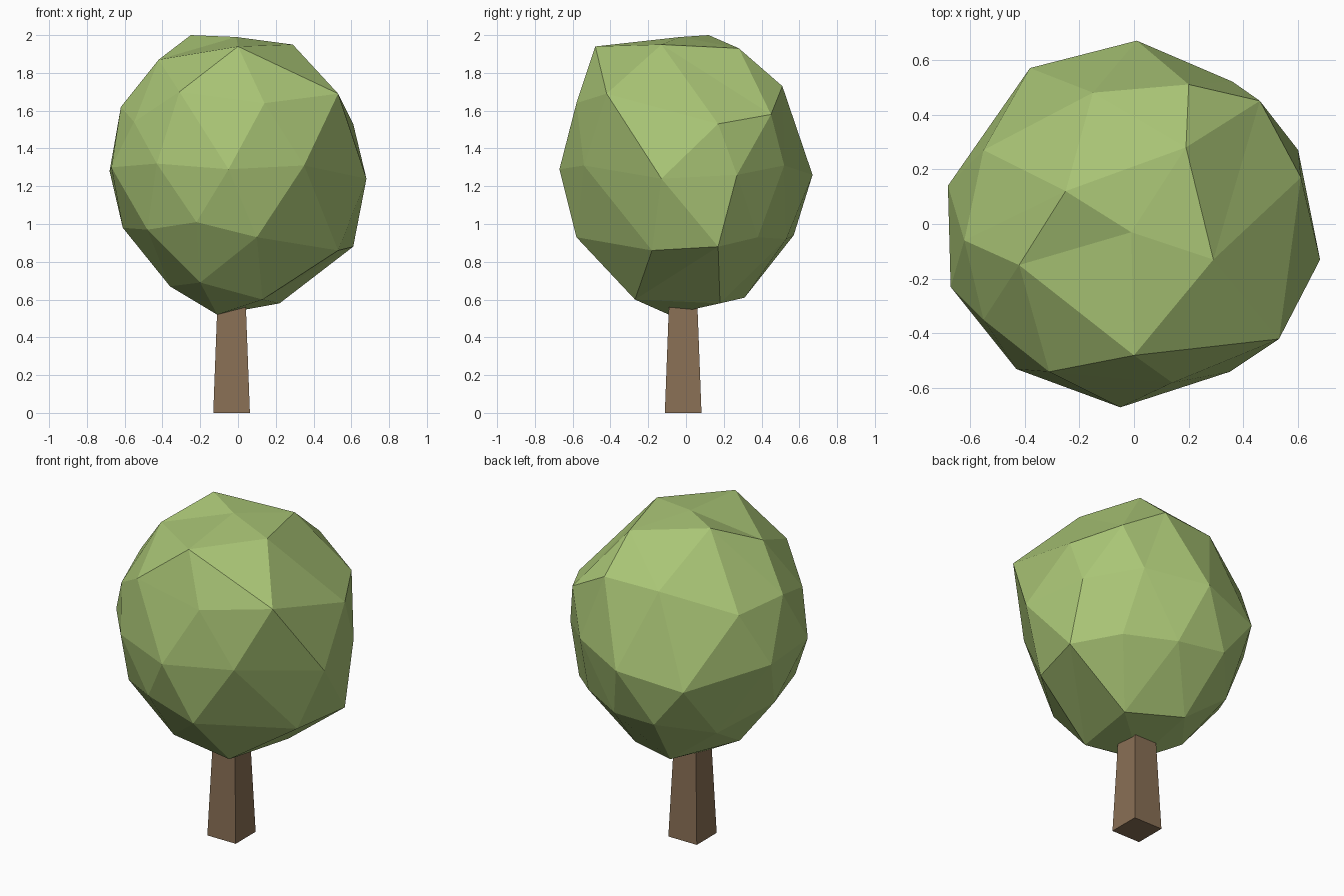
import bpy, bmesh, math


def material(name, color):
    m = bpy.data.materials.new(name)
    m.diffuse_color = (*color, 1)
    return m


# Crown: a 42-point ico sphere whose rings are nudged into an irregular shape
RINGS = [
    [(-.01, -.03, 1.99)],
    [(.29, -.13, 1.95), (.19, .28, 1.93), (-.25, .12, 2.0), (-.42, -.15, 1.87), (0, -.48, 1.94)],
    [(.61, .17, 1.53), (.46, .45, 1.58), (.20, .51, 1.73), (-.15, .48, 1.72), (-.55, .27, 1.60),
     (-.62, -.06, 1.62), (-.55, -.35, 1.54), (-.31, -.54, 1.70), (.14, -.58, 1.64), (.53, -.42, 1.69)],
    [(.60, .27, 1.26), (.36, .52, 1.31), (.01, .67, 1.26), (-.38, .57, 1.19), (-.68, .14, 1.28),
     (-.67, -.23, 1.30), (-.43, -.53, 1.32), (-.05, -.67, 1.29), (.35, -.54, 1.31), (.68, -.13, 1.24)],
    [(.61, .17, .88), (.40, .38, .93), (.12, .53, .92), (-.18, .57, .94), (-.42, .30, .85),
     (-.61, .01, .98), (-.48, -.38, .97), (-.22, -.56, 1.01), (.10, -.58, .93), (.53, -.18, .86)],
    [(.22, .18, .58), (-.11, .31, .61), (-.36, -.01, .67), (-.20, -.34, .69), (.13, -.27, .60)],
    [(-.11, -.09, .52)],
]


def ring_angle(v):
    z = v.co.z
    ring = sum(z < limit for limit in (.95, .7, .25, -.25, -.7, -.95))
    return ring, (math.atan2(v.co.y, v.co.x) + .05) % math.tau


bpy.ops.mesh.primitive_ico_sphere_add(subdivisions=2, radius=1)
crown = bpy.context.object
crown.name = "crown"
points = [p for ring in RINGS for p in ring]
for v, p in zip(sorted(crown.data.vertices, key=ring_angle), points):
    v.co = p
crown.data.materials.append(material("leaves", (.40, .56, .18)))

# Trunk: a tapered square post running up into the crown
bm = bmesh.new()
bmesh.ops.create_cube(bm, size=2)
for v in bm.verts:
    top = v.co.z > 0
    half = .075 if top else .097
    v.co = (-.034 + v.co.x * half, -.015 + v.co.y * half, .58 if top else 0)
mesh = bpy.data.meshes.new("trunk")
bm.to_mesh(mesh)
bm.free()
trunk = bpy.data.objects.new("trunk", mesh)
bpy.context.collection.objects.link(trunk)
mesh.materials.append(material("bark", (.25, .16, .09)))
